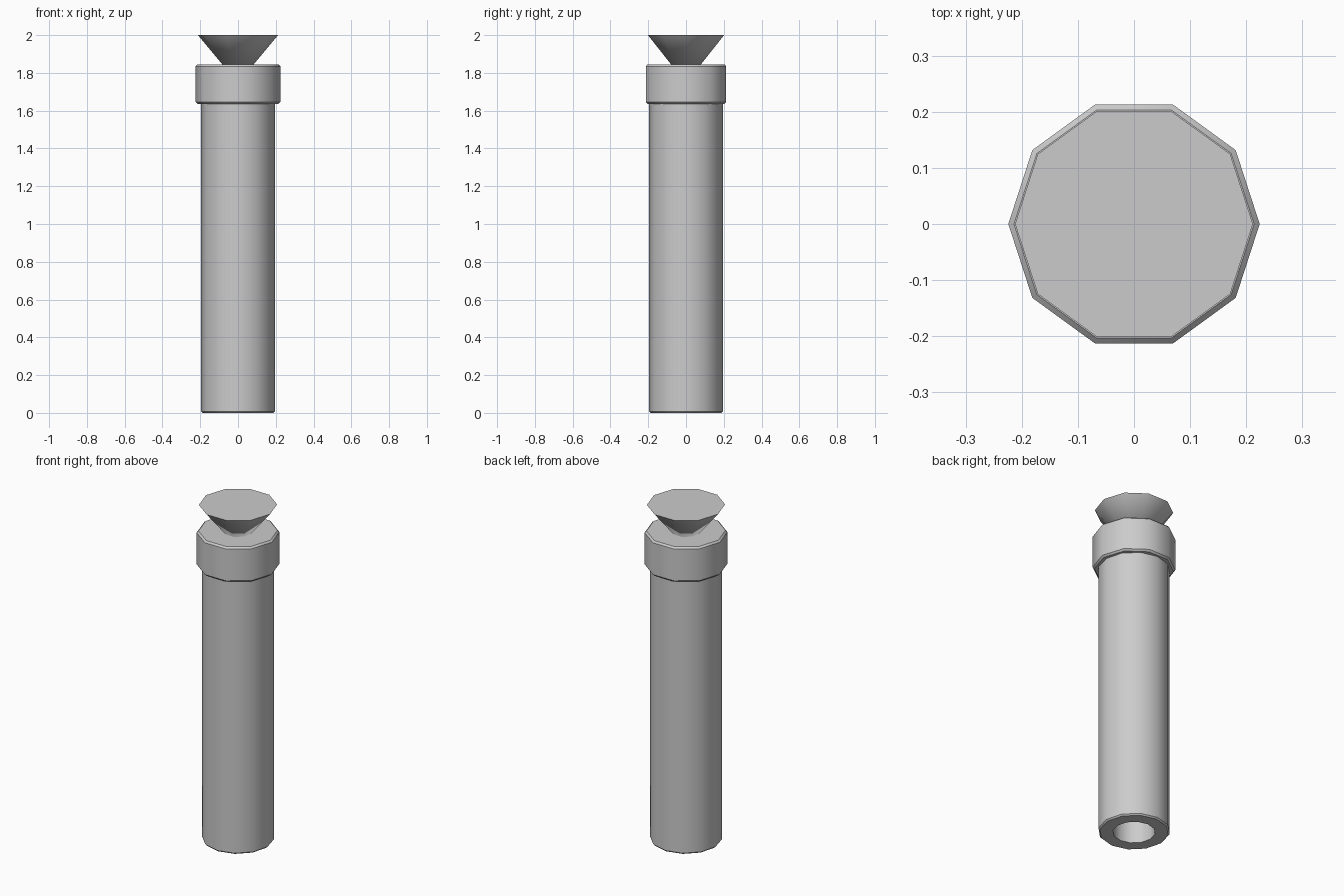
import bpy, math

if "Cube" in bpy.data.objects:
    bpy.data.objects.remove(bpy.data.objects["Cube"])


def lathe(name, profile, sides, closed=False):
    """Revolve an (r, z) profile; r = 0 ends become single pole points."""
    verts, rings, faces = [], [], []
    for r, z in profile:
        n = 1 if r == 0 else sides
        rings.append([len(verts) + i % n for i in range(sides)])
        for i in range(n):
            a = 2 * math.pi * i / sides
            verts.append((r * math.cos(a), r * math.sin(a), z))
    pairs = list(zip(rings, rings[1:] + rings[:1]))
    for a, b in pairs if closed else pairs[:-1]:
        for i in range(sides):
            j = (i + 1) % sides
            faces.append(list(dict.fromkeys((a[i], a[j], b[j], b[i]))))
    mesh = bpy.data.meshes.new(name)
    mesh.from_pydata(verts, [], faces)
    mesh.update()
    obj = bpy.data.objects.new(name, mesh)
    bpy.context.collection.objects.link(obj)
    bpy.ops.object.select_all(action='DESELECT')
    obj.select_set(True)
    bpy.context.view_layer.objects.active = obj
    bpy.ops.object.shade_smooth_by_angle(angle=math.radians(40))
    return obj


# Hollow shaft, open at the bottom, with softened lower edge
lathe("shaft", [(0.115, 0), (0.187, 0), (0.195, 0.008), (0.195, 1.66),
                (0.115, 1.66)][::1], 12, closed=True)

# Ten-sided collar with bevelled rims
lathe("collar", [(0, 1.635), (0.214, 1.635), (0.224, 1.645), (0.224, 1.835),
                 (0.214, 1.845), (0, 1.845)], 10)

# Inverted cone head sunk into the collar
lathe("cone_head", [(0, 1.745), (0.212, 2.0), (0, 2.0)], 10)
